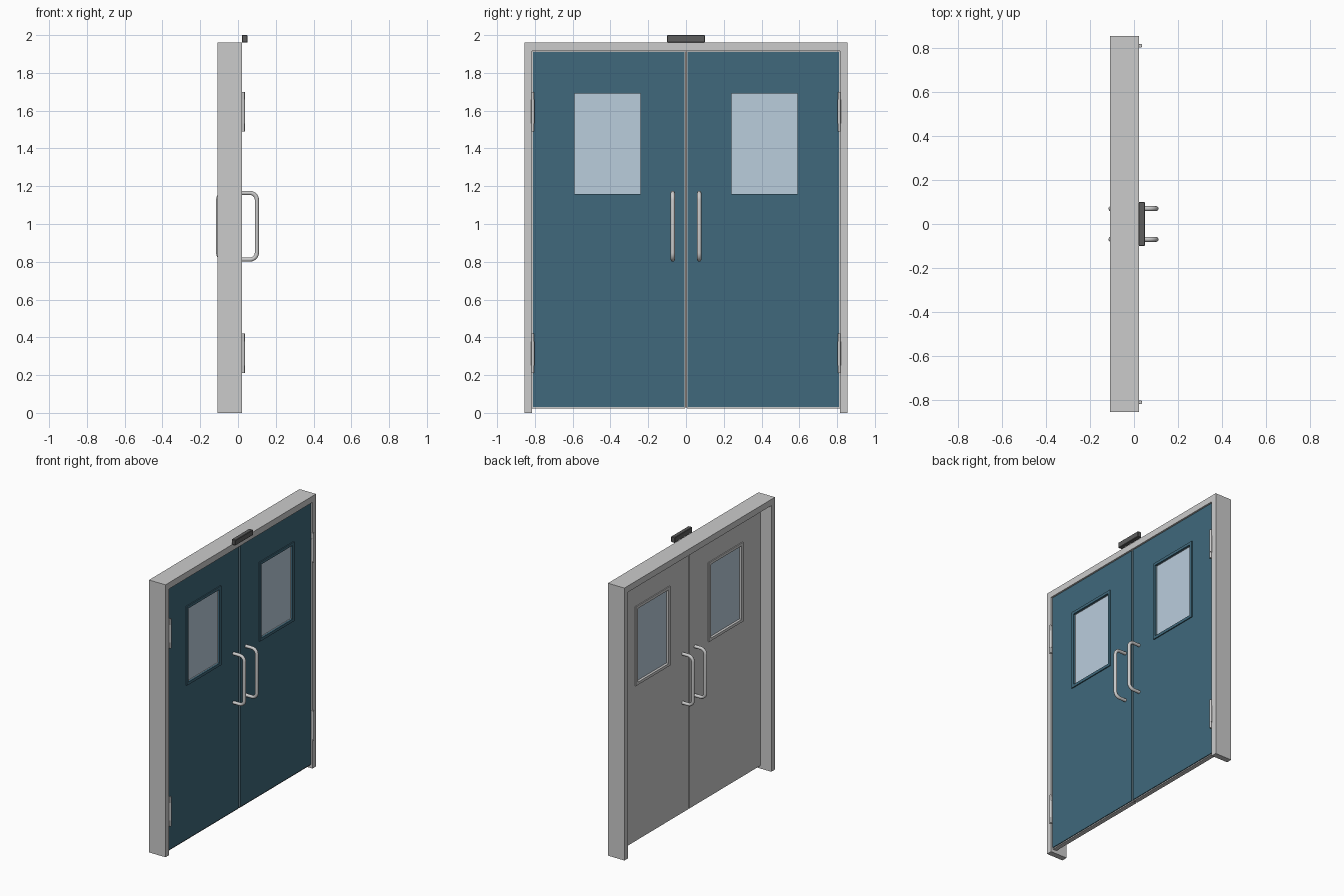
import bpy, bmesh, math

if "Cube" in bpy.data.objects:
    bpy.data.objects.remove(bpy.data.objects["Cube"])


def material(name, rgb):
    m = bpy.data.materials.new(name)
    m.diffuse_color = (*rgb, 1)
    m.use_nodes = True
    m.node_tree.nodes["Principled BSDF"].inputs["Base Color"].default_value = m.diffuse_color
    return m


BLUE = material("blue_paint", (0.05, 0.14, 0.20))
GLASS = material("pale_glass", (0.49, 0.61, 0.72))
DARK = material("dark_metal", (0.11, 0.11, 0.11))
SEAL = material("seal", (0.22, 0.18, 0.16))


def add_object(name, bm, mat=None):
    bmesh.ops.recalc_face_normals(bm, faces=bm.faces)
    me = bpy.data.meshes.new(name)
    bm.to_mesh(me)
    bm.free()
    ob = bpy.data.objects.new(name, me)
    bpy.context.collection.objects.link(ob)
    if mat:
        me.materials.append(mat)
    return ob


def smooth(ob):
    bpy.ops.object.select_all(action='DESELECT')
    ob.select_set(True)
    bpy.context.view_layer.objects.active = ob
    bpy.ops.object.shade_smooth_by_angle(angle=math.radians(40))


def box(name, x, y, z, mat=None, bevel=0):
    bm = bmesh.new()
    bmesh.ops.create_cube(bm, size=1)
    for v in bm.verts:
        v.co = [(r[0] + r[1]) / 2 + c * abs(r[1] - r[0]) for r, c in zip((x, y, z), v.co)]
    if bevel:
        bmesh.ops.bevel(bm, geom=bm.edges[:], offset=bevel, segments=1, affect='EDGES')
    return add_object(name, bm, mat)


def corners(r):
    (y0, y1), (z0, z1) = r
    return [(y0, z0), (y1, z0), (y1, z1), (y0, z1)]


def ring(name, x, outer, inner, mat=None):
    """Rectangular slab in the yz plane with a rectangular opening."""
    bm = bmesh.new()
    loops = [[bm.verts.new((d, *p)) for p in corners(r)]
             for d, r in ((x[0], outer), (x[1], outer), (x[1], inner), (x[0], inner))]
    for a, b in zip(loops, loops[1:] + loops[:1]):
        for i in range(4):
            j = (i + 1) % 4
            bm.faces.new((a[i], a[j], b[j], b[i]))
    return add_object(name, bm, mat)


def pull_handle(name, face, direction, y):
    """Round bar with two bent ends, standing off the door face."""
    z0, z1, reach, r = 0.812, 1.164, 0.086, 0.036
    pts = [(0, z0)]
    for cz, start in ((z0 + r, -90), (z1 - r, 0)):
        for k in range(7):
            a = math.radians(start + 15 * k)
            pts.append((reach - r + r * math.cos(a), cz + r * math.sin(a)))
    pts.append((0, z1))
    cu = bpy.data.curves.new(name, 'CURVE')
    cu.dimensions = '3D'
    cu.bevel_depth = 0.0115
    cu.bevel_resolution = 3
    cu.use_fill_caps = True
    sp = cu.splines.new('POLY')
    sp.points.add(len(pts) - 1)
    for p, (d, z) in zip(sp.points, pts):
        p.co = (face + direction * d, y, z, 1)
    ob = bpy.data.objects.new(name, cu)
    bpy.context.collection.objects.link(ob)
    bpy.ops.object.select_all(action='DESELECT')
    ob.select_set(True)
    bpy.context.view_layer.objects.active = ob
    bpy.ops.object.convert(target='MESH')
    smooth(bpy.context.view_layer.objects.active)


def hinge(name, y, z0, z1):
    """Barrel with two slightly slimmer end knuckles."""
    bm = bmesh.new()
    for a, b, rad in ((z0, z0 + 0.042, 0.0075), (z0 + 0.042, z1 - 0.042, 0.0085),
                      (z1 - 0.042, z1, 0.0075)):
        new = bmesh.ops.create_cone(bm, cap_ends=True, segments=16,
                                    radius1=rad, radius2=rad, depth=b - a)
        bmesh.ops.translate(bm, verts=new['verts'], vec=(0.0285, y, (a + b) / 2))
    smooth(add_object(name, bm))


def span(side, a, b):
    return tuple(sorted((side * a, side * b)))


FRONT, BACK = 0.014, -0.023

# frame head and sensor box
box("frame_head", (-0.109, 0.022), (-0.856, 0.856), (1.915, 1.96))
box("sensor_box", (0.02, 0.05), (-0.1, 0.1), (1.96, 2.0), DARK, 0.003)
# strip closing the gap between the leaves
box("meeting_seal", (-0.018, 0.006), (-0.007, 0.007), (0.028, 1.912), SEAL)

for s, tag in ((-1, "left"), (1, "right")):
    # jamb
    box(f"{tag}_jamb", (-0.109, 0.022), span(s, 0.815, 0.856), (0, 1.915))
    # door leaf: grey core with blue front skin
    window = (span(s, 0.24, 0.59), (1.16, 1.69))
    ring(f"{tag}_door_core", (BACK, FRONT - 0.006),
         (span(s, 0.005, 0.814), (0.022, 1.914)), window)
    ring(f"{tag}_door_skin", (FRONT - 0.006, FRONT),
         (span(s, 0.008, 0.81), (0.03, 1.911)), window, BLUE)
    # window trim on both faces and the pane
    trim = (span(s, 0.22, 0.61), (1.14, 1.71))
    ring(f"{tag}_front_window_trim", (FRONT, FRONT + 0.007), trim, window, BLUE)
    ring(f"{tag}_back_window_trim", (BACK - 0.007, BACK), trim, window)
    box(f"{tag}_glass", (-0.012, 0.004), *window, GLASS)
    # handles on both faces
    pull_handle(f"{tag}_front_handle", FRONT, 1, s * 0.07)
    pull_handle(f"{tag}_back_handle", BACK + 0.004, -1, s * 0.07)
    # hinges with leaves joining barrel to door
    for z0, z1, lvl in ((0.21, 0.42, "lower"), (1.49, 1.70, "upper")):
        hinge(f"{tag}_{lvl}_hinge", s * 0.811, z0, z1)
        box(f"{tag}_{lvl}_hinge_leaf", (FRONT - 0.01, 0.028),
            span(s, 0.809, 0.813), (z0 + 0.005, z1 - 0.005))
